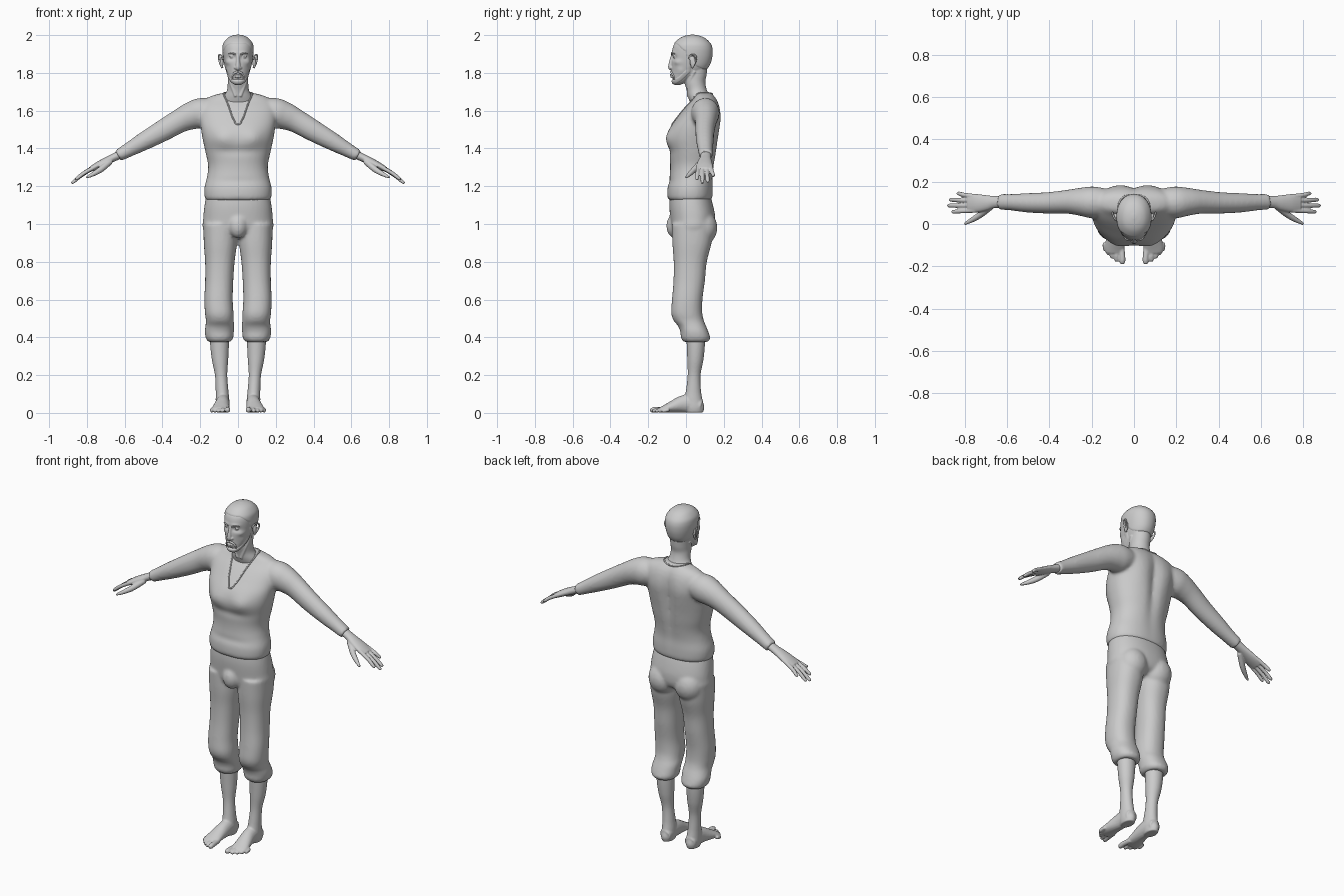
import bpy, bmesh, math
from mathutils import Vector, Matrix
from mathutils.bvhtree import BVHTree


def spline(rows, n):
    """Catmull-Rom resampling of tuples of any length."""
    out = []
    for i in range(len(rows) - 1):
        p = [rows[max(0, min(len(rows) - 1, i + k))] for k in (-1, 0, 1, 2)]
        for j in range(n):
            t = j / n
            out.append([0.5 * (2 * b + (c - a) * t + (2 * a - 5 * b + 4 * c - d) * t * t
                               + (3 * b - a - 3 * c + d) * t ** 3) for a, b, c, d in zip(*p)])
    return out + [list(rows[-1])]


def skin(bm, rings):
    loops = [[bm.verts.new(p) for p in r] for r in rings]
    n = len(loops[0])
    for a, b in zip(loops, loops[1:]):
        for i in range(n):
            bm.faces.new((a[i], a[(i + 1) % n], b[(i + 1) % n], b[i]))
    bm.faces.new(loops[0])
    bm.faces.new(loops[-1])


def spow(v, e):
    return math.copysign(abs(v) ** (2 / e), v)


def slices(bm, rows, s=1, n=6, seg=56, e=2.25):
    """Stack of horizontal sections: z, x0, x1, y0, y1."""
    rings = []
    for z, x0, x1, y0, y1 in spline(rows, n):
        ang = [2 * math.pi * i / seg for i in range(seg)]
        rings.append([(s * ((x0 + x1) / 2 + (x1 - x0) / 2 * spow(math.cos(a), e)),
                       (y0 + y1) / 2 + (y1 - y0) / 2 * spow(math.sin(a), e), z) for a in ang])
    skin(bm, rings)


def sym(rows):
    return [(z, -x, x, a, b) for z, x, a, b in rows]


def tube(bm, rows, s=1, ref=(0, 1, 0), n=5, seg=20):
    """Tube along x, y, z with half sizes a (across ref) and b (along ref)."""
    rows, rings = spline(rows, n), []
    for i, (x, y, z, a, b) in enumerate(rows):
        t = Vector(rows[min(i + 1, len(rows) - 1)][:3]) - Vector(rows[max(i - 1, 0)][:3])
        t.normalize()
        side = (Vector(ref) - t * t.dot(Vector(ref))).normalized()
        up = side.cross(t)
        ring = []
        for k in range(seg):
            w = 2 * math.pi * k / seg
            p = Vector((x, y, z)) + up * a * math.cos(w) + side * b * math.sin(w)
            ring.append((p.x * s, p.y, p.z))
        rings.append(ring)
    skin(bm, rings)


def ball(bm, c, size):
    bmesh.ops.create_uvsphere(bm, u_segments=24, v_segments=14, radius=1,
                              matrix=Matrix.Translation(c) @ Matrix.Diagonal((*size, 1)))


def sculpt(bm, bumps):
    """Mirrored soft pushes: centre, radii, push."""
    for v in bm.verts:
        x, y, z = v.co
        for c, r, p in bumps:
            d = ((abs(x) - c[0]) / r[0]) ** 2 + ((y - c[1]) / r[1]) ** 2 + ((z - c[2]) / r[2]) ** 2
            w = math.exp(-d)
            v.co += Vector((math.copysign(p[0], x), p[1], p[2])) * w


def finish(bm, name, voxel=0, smooth=3, mirror=False):
    bmesh.ops.recalc_face_normals(bm, faces=bm.faces)
    for f in bm.faces:
        f.smooth = True
    me = bpy.data.meshes.new(name)
    bm.to_mesh(me)
    bm.free()
    ob = bpy.data.objects.new(name, me)
    bpy.context.collection.objects.link(ob)
    if mirror:
        ob.modifiers.new("mirror", 'MIRROR').use_mirror_merge = False
    if voxel:
        m = ob.modifiers.new("fuse", 'REMESH')
        m.mode, m.voxel_size, m.use_smooth_shade = 'VOXEL', voxel, True
        m = ob.modifiers.new("soften", 'SMOOTH')
        m.factor, m.iterations = 0.5, smooth
    return ob


# Sweater: torso with chest and back forms, sleeves
bm = bmesh.new()
slices(bm, sym([(1.125, .166, -.085, .125), (1.14, .176, -.098, .14), (1.19, .178, -.098, .143),
                (1.25, .164, -.087, .142), (1.31, .158, -.084, .15), (1.38, .172, -.09, .162),
                (1.45, .187, -.1, .17), (1.51, .197, -.084, .175), (1.57, .205, -.042, .18),
                (1.62, .205, -.002, .176), (1.655, .18, .03, .165), (1.678, .14, .045, .15),
                (1.695, .075, .05, .135)]))
sculpt(bm, [((.085, -.1, 1.455), (.055, .05, .05), (0, -.014, 0)),
            ((0, -.09, 1.385), (.12, .05, .02), (0, .007, 0)),
            ((0, -.09, 1.225), (.14, .05, .015), (0, .005, 0)),
            ((0, .17, 1.47), (.028, .07, .2), (0, -.016, 0)),
            ((.09, .17, 1.54), (.06, .06, .09), (0, .01, 0))])
for s in (-1, 1):
    tube(bm, [(.1, .1, 1.6, .06, .06), (.19, .102, 1.588, .08, .075), (.25, .105, 1.572, .073, .067),
              (.31, .105, 1.545, .063, .057), (.4, .1, 1.493, .057, .051), (.5, .1, 1.437, .048, .046),
              (.58, .103, 1.392, .038, .039), (.635, .105, 1.362, .032, .038)], s, seg=32)
sweater = finish(bm, "sweater", .009, 5)

# Neckline: thin band laid on the sweater, dipping to a V in front
deps = bpy.context.evaluated_depsgraph_get()
deps.update()
bvh = BVHTree.FromObject(sweater, deps)
half = [(.022, -.06, 1.555), (.043, -.02, 1.61), (.06, .015, 1.66), (.078, .06, 1.7), (.055, .125, 1.7)]
guide = [(0, -.075, 1.527)] + half + [(0, .15, 1.695)] + [(-x, y, z) for x, y, z in half[::-1]]
cu = bpy.data.curves.new("neckline", 'CURVE')
cu.dimensions, cu.bevel_depth, cu.resolution_u = '3D', .004, 6
sp = cu.splines.new('BEZIER')
sp.bezier_points.add(len(guide) - 1)
sp.use_cyclic_u = True
for p, g in zip(sp.bezier_points, guide):
    p.co = bvh.find_nearest(Vector(g))[0]
    p.handle_left_type = p.handle_right_type = 'AUTO'
bpy.context.collection.objects.link(bpy.data.objects.new("neckline", cu))

# Trousers: pelvis, seat, rolled legs
bm = bmesh.new()
slices(bm, sym([(1.17, .163, -.083, .122), (1.1, .177, -.088, .143), (1.03, .184, -.083, .155),
                (.97, .182, -.075, .145), (.94, .11, -.06, .1), (.925, .05, -.03, .05)]))
ball(bm, (0, -.058, .99), (.05, .046, .065))
for s in (-1, 1):
    ball(bm, (s * .085, .09, .98), (.084, .076, .09))
    slices(bm, [(1.0, .008, .183, -.075, .145), (.9, .006, .181, -.072, .135), (.8, .018, .174, -.065, .11),
                (.7, .025, .174, -.066, .1), (.6, .028, .178, -.074, .087), (.53, .024, .175, -.078, .086),
                (.49, .023, .17, -.066, .094), (.46, .02, .172, -.042, .106), (.43, .022, .176, -.03, .118),
                (.395, .026, .17, -.026, .128), (.376, .04, .157, -.012, .116)], s)
finish(bm, "trousers", .009, 4)

# Bare legs and feet
bm = bmesh.new()
slices(bm, [(.45, .045, .15, 0, .1), (.36, .048, .147, .004, .1), (.28, .052, .138, .007, .092),
            (.2, .057, .122, .009, .077), (.12, .051, .118, 0, .079), (.07, .046, .118, -.01, .087),
            (.03, .046, .118, -.01, .097), (.002, .052, .112, 0, .09)], e=2)
tube(bm, [(.082, .08, .035, .033, .034), (.08, .03, .05, .049, .036), (.082, -.02, .046, .045, .038),
          (.088, -.07, .033, .032, .043), (.092, -.11, .022, .021, .047),
          (.092, -.135, .016, .014, .043)], ref=(1, 0, 0))
for bx, x, y, r in [(.06, .055, -.19, .014), (.082, .083, -.179, .0105), (.1, .104, -.164, .01),
                    (.117, .122, -.147, .01), (.128, .138, -.127, .01)]:
    tube(bm, [(bx, -.1, .018, r, r), (x, y + .035, .018, r, r), (x, y + .012, r + .001, r, r),
              (x, y, r, r * .6, r * .6)], ref=(1, 0, 0))
finish(bm, "legs_and_feet", .005, 2, True)

# Hands
bm = bmesh.new()
tube(bm, [(.6, .105, 1.38, .024, .028), (.66, .104, 1.351, .021, .029), (.7, .1, 1.332, .02, .037),
          (.745, .098, 1.309, .018, .044), (.785, .098, 1.287, .013, .044)])
for by, x, y, z in [(.064, .862, .058, 1.235), (.087, .882, .087, 1.216),
                    (.11, .874, .115, 1.223), (.131, .838, .144, 1.252)]:
    tube(bm, [(.75, by, 1.307, .011, .011), ((.77 + x) / 2, (by + y) / 2, (1.303 + z) / 2, .0105, .0105),
              (x - .012, y, z + .008, .009, .0095), (x, y, z, .005, .006)])
tube(bm, [(.675, .085, 1.332, .016, .016), (.725, .045, 1.29, .016, .015),
          (.765, .02, 1.265, .012, .012), (.802, .0, 1.246, .006, .006)])
finish(bm, "hands", .004, 2, True)

# Head
SKULL = sym([(1.736, .016, -.062, -.032), (1.75, .034, -.072, 0), (1.77, .046, -.075, .03),
             (1.79, .054, -.077, .07), (1.81, .06, -.077, .1), (1.84, .069, -.077, .122),
             (1.87, .075, -.076, .133), (1.9, .079, -.075, .138), (1.93, .08, -.071, .137),
             (1.955, .075, -.06, .127), (1.98, .056, -.034, .102), (1.993, .034, -.006, .074),
             (1.999, .008, .025, .045)])
FACE = [((.031, -.07, 1.882), (.018, .03, .013), (0, .013, 0)),
        ((.03, -.07, 1.905), (.026, .03, .009), (0, -.006, 0)),
        ((.056, -.045, 1.856), (.02, .025, .014), (.004, -.005, 0)),
        ((.054, -.045, 1.812), (.018, .03, .022), (-.007, .005, 0)),
        ((0, -.075, 1.768), (.03, .03, .007), (0, .005, 0))]


def skull():
    b = bmesh.new()
    slices(b, SKULL, n=7, seg=96, e=2.15)
    sculpt(b, FACE)
    bmesh.ops.recalc_face_normals(b, faces=b.faces)
    b.normal_update()
    return b


bm = skull()
slices(bm, sym([(1.85, .055, 0, .115), (1.79, .054, -.01, .109), (1.75, .054, -.008, .102),
                (1.71, .058, .003, .11), (1.67, .076, .012, .126), (1.62, .09, .03, .13)]), e=2)
tube(bm, [(0, -.066, 1.9, .009, .01), (0, -.075, 1.872, .009, .011), (0, -.083, 1.838, .012, .011),
          (0, -.081, 1.825, .012, .012), (0, -.074, 1.818, .008, .007)])
ball(bm, (0, -.078, 1.79), (.02, .008, .005))
ball(bm, (0, -.076, 1.779), (.018, .008, .005))
for s in (-1, 1):
    ball(bm, (s * .013, -.076, 1.827), (.008, .01, .008))
    ball(bm, (s * .03, -.054, 1.883), (.014, .013, .009))
    tube(bm, [(.03, -.069, 1.889, .003, .003), (.045, -.06, 1.886, .003, .003)], s)
    tube(bm, [(.052, .045, 1.81, .01, .01), (.036, .018, 1.745, .01, .01), (.012, .012, 1.675, .008, .008)], s)
finish(bm, "head", .0035, 2)

# Ears
bm = bmesh.new()
ball(bm, (.086, .035, 1.86), (.01, .015, .03))
tube(bm, [(.079, .018, 1.872, .005, .005), (.09, .022, 1.892, .005, .005), (.099, .042, 1.896, .005, .005),
          (.102, .054, 1.88, .005, .005), (.095, .046, 1.85, .005, .005),
          (.083, .03, 1.828, .007, .007)], ref=(1, 0, 0))
finish(bm, "ears", .003, 2, True)


# Hair and beard: thin layers rising out of the head where their weight is positive
def layer(bm, weight, thick):
    gone = []
    for v in bm.verts:
        w = weight(*v.co)
        if w < -.012:
            gone.append(v)
        v.co += v.normal * thick * max(-1, min(1, w / .005))
    bmesh.ops.delete(bm, geom=gone, context='VERTS')
    return bm


HAIRLINE = [(-.1, 1.957), (-.045, 1.952), (-.02, 1.925), (-.004, 1.915), (.006, 1.868),
            (.03, 1.865), (.055, 1.835), (.09, 1.82), (.2, 1.82)]
JAW = [(.014, 1.87), (.012, 1.81), (-.03, 1.77), (-.06, 1.752), (-.08, 1.75)]


def hair_weight(x, y, z):
    for (a, za), (b, zb) in zip(HAIRLINE, HAIRLINE[1:]):
        if a <= y <= b:
            return z - za - (zb - za) * (y - a) / (b - a)


def beard_weight(x, y, z):
    best, p = 1, Vector((y, z))
    for a, b in zip(JAW, JAW[1:]):
        a, b = Vector(a), Vector(b)
        t = max(0, min(1, (p - a).dot(b - a) / (b - a).length_squared))
        best = min(best, (p - a - (b - a) * t).length)
    return .013 - best


finish(layer(skull(), hair_weight, .003), "hair")
finish(layer(skull(), beard_weight, .003), "beard")

# Moustache and eyebrows
bm = bmesh.new()
tube(bm, [(0, -.078, 1.805, .006, .006), (.016, -.075, 1.801, .006, .006), (.028, -.067, 1.787, .005, .005),
          (.031, -.062, 1.765, .003, .004)])
tube(bm, [(.013, -.077, 1.897, .003, .003), (.03, -.075, 1.904, .004, .004), (.05, -.06, 1.901, .002, .003)])
finish(bm, "moustache_and_brows", 0, 0, True)
